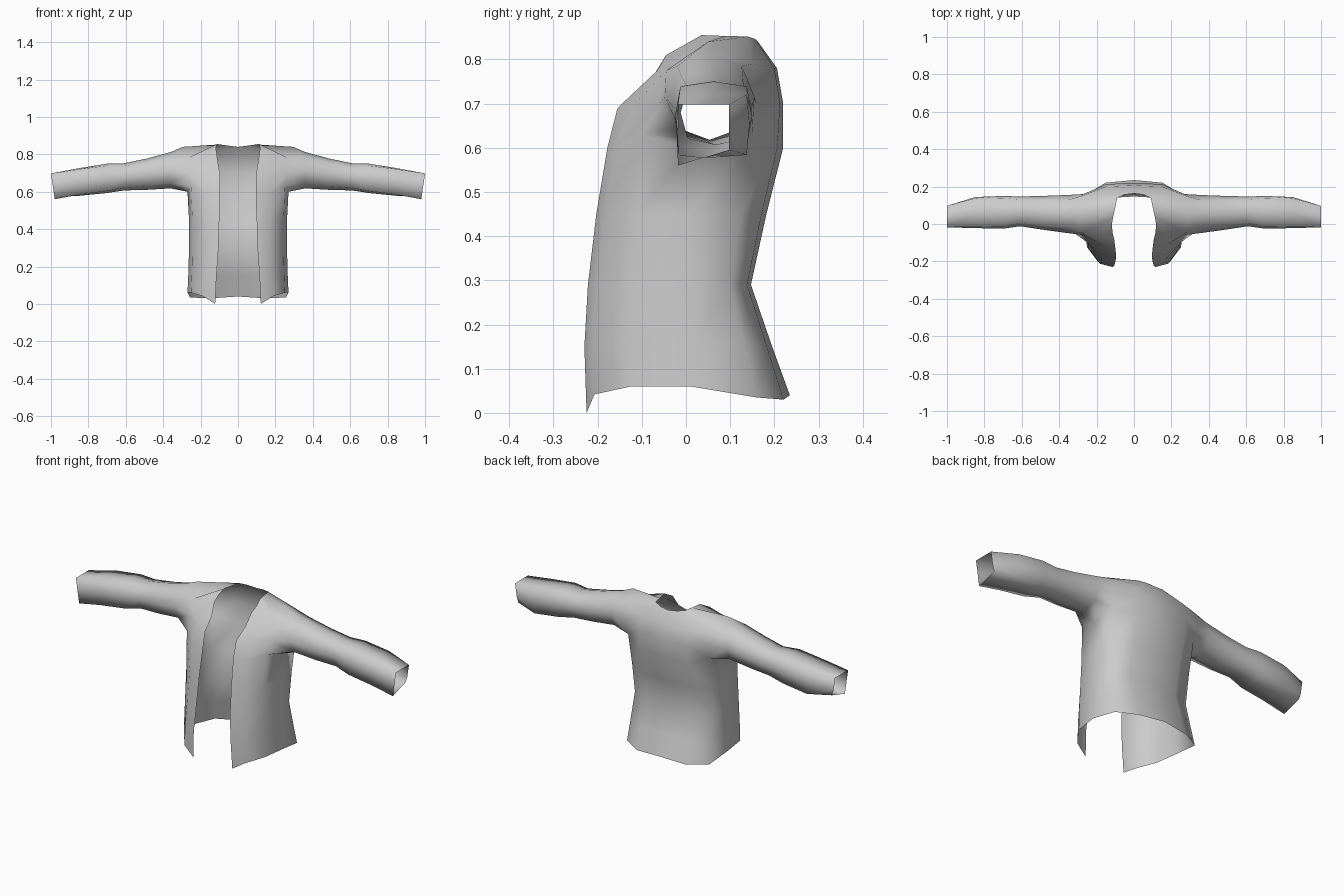
import bpy, bmesh

cloth = bpy.data.materials.new("grey cloth")
cloth.diffuse_color = (0.6, 0.6, 0.6, 1)

bm = bmesh.new()
grid = []

# Lower body rows: height, front edge x, front edge y, side x, back y
rows = [(0.05, 0.122, -0.225, 0.270, 0.235),
        (0.15, 0.115, -0.230, 0.266, 0.195),
        (0.29, 0.105, -0.222, 0.262, 0.147),
        (0.45, 0.100, -0.203, 0.262, 0.182),
        (0.60, 0.095, -0.178, 0.270, 0.220)]
hem_drop = [0.05, 0.008, -0.01, -0.01, 0.015, 0.02, 0.01]
for i, (z, fx, fy, sx, by) in enumerate(rows):
    ring = [(fx, fy), (fx + 0.45 * (sx - fx), fy + 0.018), (sx * 0.93, fy * 0.55),
            (sx, 0.01), (sx * 0.95, by * 0.68), (sx * 0.56, by * 0.94), (0, by)]
    grid.append([bm.verts.new((x, y, z - (hem_drop[c] if i == 0 else 0)))
                 for c, (x, y) in enumerate(ring)])

# Chest, shoulder and neckline rows, from the front edge round to the back centre
upper = [
    [(0.097, -0.155, 0.69), (0.17, -0.115, 0.70), (0.265, -0.06, 0.70), None,
     (0.27, 0.16, 0.70), (0.15, 0.213, 0.70), (0, 0.22, 0.70)],
    [(0.105, -0.085, 0.745), (0.18, -0.065, 0.775), (0.28, -0.045, 0.775), (0.295, 0.05, 0.84),
     (0.28, 0.15, 0.79), (0.15, 0.20, 0.78), (0, 0.206, 0.78)],
    [(0.115, -0.045, 0.81), (0.118, 0.0, 0.835), (0.112, 0.035, 0.855), (0.10, 0.09, 0.853),
     (0.09, 0.14, 0.852), (0.05, 0.157, 0.846), (0, 0.163, 0.84)]]
for row in upper:
    grid.append([bm.verts.new(p) if p else None for p in row])

# Armhole bottom sits slightly higher at its front and back corners
for c in (2, 4):
    grid[4][c].co.z = 0.63

# Body panels, leaving the armhole open
for r in range(len(grid) - 1):
    for c in range(6):
        quad = (grid[r][c], grid[r][c + 1], grid[r + 1][c + 1], grid[r + 1][c])
        if None not in quad:
            bm.faces.new(quad)

# Sleeve rings: x, front y, back y, bottom z, top z, corner rounding
sleeve = [(0.36, -0.048, 0.155, 0.618, 0.812, 0.14),
          (0.49, -0.030, 0.150, 0.610, 0.777, 0.12),
          (0.61, -0.012, 0.147, 0.607, 0.752, 0.10),
          (0.70, -0.025, 0.150, 0.593, 0.750, 0.07),
          (0.85, -0.022, 0.144, 0.578, 0.726, 0.04),
          (0.99, -0.018, 0.097, 0.560, 0.698, 0.0)]
loop = [(4, 2), (4, 3), (4, 4), (5, 4), (6, 4), (6, 3), (6, 2), (5, 2)]
unit = [(-1, -1), (0, -1), (1, -1), (1, 0), (1, 1), (0, 1), (-1, 1), (-1, 0)]
prev = [grid[r][c] for r, c in loop]
for x, y0, y1, z0, z1, k in sleeve:
    ring = []
    for u, v in unit:
        s = 1 - 2 * k if u and v else 1
        y = (y0 + y1) / 2 + u * s * (y1 - y0) / 2
        z = (z0 + z1) / 2 + v * s * (z1 - z0) / 2
        dx = 0
        if k == 0:                       # slanted cuff
            dx = 0.01 * v
            z += 0.0175 * (u + 1) if v < 0 else 0
        ring.append(bm.verts.new((x + dx, y, z)))
    for i in range(8):
        j = (i + 1) % 8
        bm.faces.new((prev[i], prev[j], ring[j], ring[i]))
    prev = ring

for f in bm.faces:
    f.smooth = True
bmesh.ops.recalc_face_normals(bm, faces=bm.faces)
# Keep the outside of the back facing backwards
bm.normal_update()
back = grid[3][6].link_faces[0]
if back.normal.y < 0:
    bmesh.ops.reverse_faces(bm, faces=bm.faces)

mesh = bpy.data.meshes.new("jacket")
bm.to_mesh(mesh)
bm.free()
mesh.materials.append(cloth)
jacket = bpy.data.objects.new("jacket", mesh)
bpy.context.collection.objects.link(jacket)

# Left half
mirror = jacket.modifiers.new("mirror", 'MIRROR')
mirror.use_clip = True
mirror.merge_threshold = 0.001
